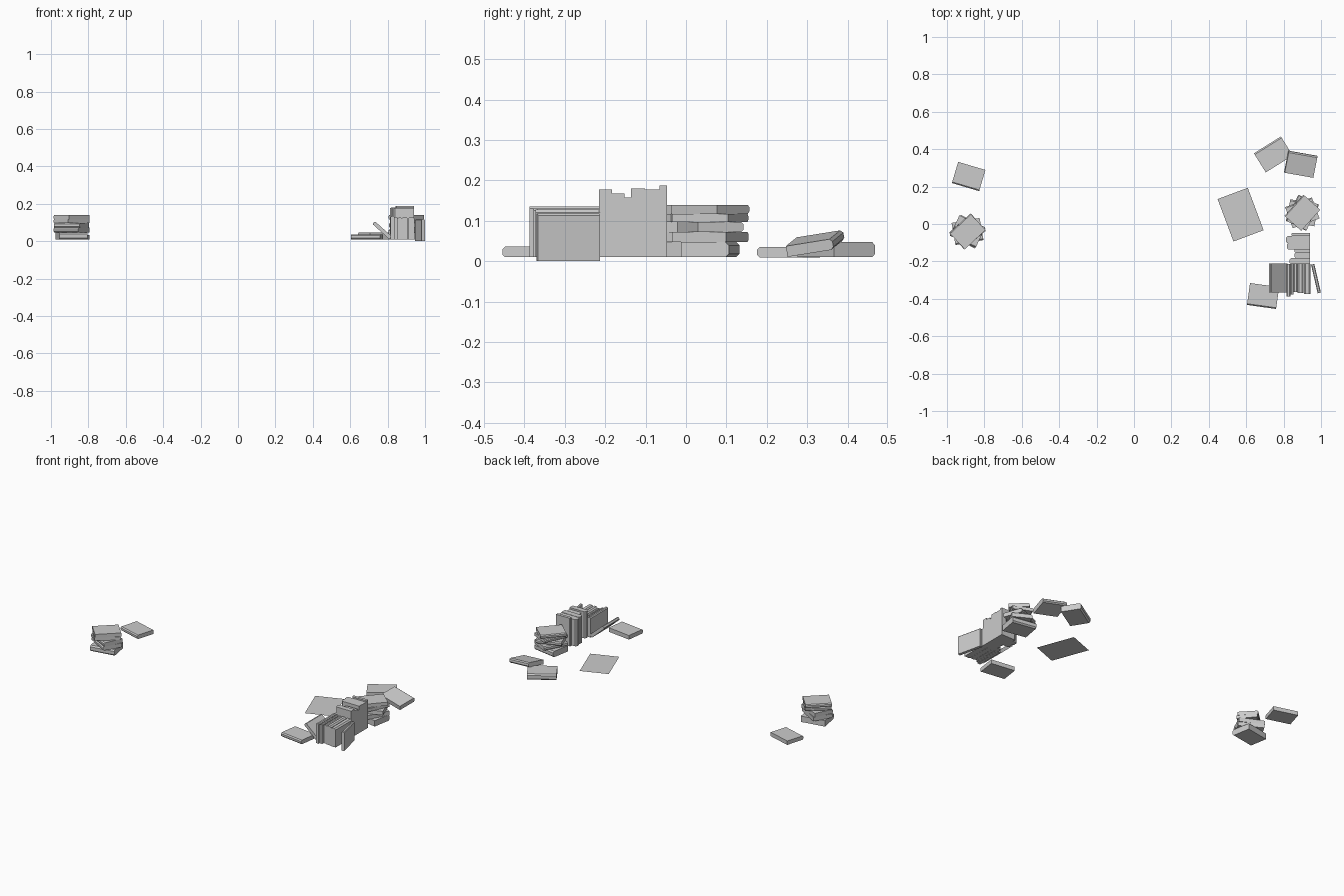
import bpy
import bmesh
from math import radians

cube = bpy.data.objects.get("Cube")
if cube:
    bpy.data.objects.remove(cube)

GREY = (0.6, 0.6, 0.6, 1)
grey = bpy.data.materials.new("plain grey")
grey.use_nodes = True
grey.diffuse_color = GREY
grey.node_tree.nodes["Principled BSDF"].inputs["Base Color"].default_value = GREY


def finish(name, bm, loc, rot):
    bmesh.ops.recalc_face_normals(bm, faces=bm.faces)
    mesh = bpy.data.meshes.new(name)
    bm.to_mesh(mesh)
    bm.free()
    mesh.materials.append(grey)
    obj = bpy.data.objects.new(name, mesh)
    obj.location = loc
    obj.rotation_euler = [radians(a) for a in rot]
    bpy.context.collection.objects.link(obj)


def book(name, length, width, thick, loc, rot):
    """Block along x with a chamfered spine on its +y side."""
    w, t, c = width / 2, thick / 2, min(0.008, thick / 4)
    profile = [(-w, -t), (w - c, -t), (w, -t + c), (w, t - c), (w - c, t), (-w, t)]
    bm = bmesh.new()
    face = bm.faces.new([bm.verts.new((-length / 2, y, z)) for y, z in profile])
    ext = bmesh.ops.extrude_face_region(bm, geom=[face])["geom"]
    moved = [g for g in ext if isinstance(g, bmesh.types.BMVert)]
    bmesh.ops.translate(bm, verts=moved, vec=(length, 0, 0))
    finish(name, bm, loc, rot)


def stack(name, x, y, yaws):
    z = 0.01
    for i, (yaw, thick) in enumerate(zip(yaws, (0.037, 0.025, 0.025, 0.02, 0.022))):
        book(f"{name}_book_{i}", 0.152, 0.12, thick, (x, y, z + thick / 2), (0, 0, yaw))
        z += thick


# Two untidy piles
stack("left_pile", -0.89, -0.04, (190, 150, 155, 40, 43))
stack("right_pile", 0.90, 0.06, (-10, 62, 20, 65, 48))

# Loose books on the floor
book("loose_left_book", 0.152, 0.118, 0.025, (-0.884, 0.254, 0.022), (0, 0, 163.5))
book("loose_front_book", 0.157, 0.118, 0.026, (0.69, -0.385, 0.023), (0, 0, 172))
book("loose_back_book", 0.17, 0.12, 0.037, (0.745, 0.372, 0.0285), (0, 0, 32))
book("propped_book", 0.157, 0.118, 0.027, (0.892, 0.32, 0.044), (9, 8, -10))

# Row standing with the spines up
x = 0.816
for i, (thick, depth, height) in enumerate([
        (0.02, 0.175, 0.125), (0.016, 0.165, 0.12), (0.02, 0.15, 0.117),
        (0.032, 0.155, 0.12), (0.036, 0.16, 0.118)]):
    book(f"row_book_{i}", depth, height, thick,
         (x + thick / 2, -0.213 - depth / 2, 0.01 + height / 2), (90, 0, 90))
    x += thick + 0.001
book("row_tilted_book", 0.155, 0.12, 0.02, (0.77, -0.29, 0.059), (42, 0, 90))
book("row_end_book", 0.157, 0.118, 0.018, (0.973, -0.292, 0.059), (90, 0, 103))

# Tall books standing behind the row, spines to the side
y = -0.215
for i, (thick, width, height) in enumerate([
        (0.032, 0.11, 0.168), (0.031, 0.085, 0.158), (0.016, 0.085, 0.148),
        (0.035, 0.125, 0.17), (0.036, 0.13, 0.168), (0.018, 0.1, 0.177)]):
    book(f"tall_book_{i}", height, width, thick,
         (0.942 - width / 2, y + thick / 2, 0.01 + height / 2), (90, -90, 0))
    y += thick

# Flat sheet
bm = bmesh.new()
hx, hy = 0.086, 0.121
bm.faces.new([bm.verts.new((a, b, 0)) for a, b in
              ((-hx, -hy), (hx, -hy), (hx, hy), (-hx, hy))])
finish("paper_sheet", bm, (0.57, 0.05, 0.01), (0, 0, 20.5))
